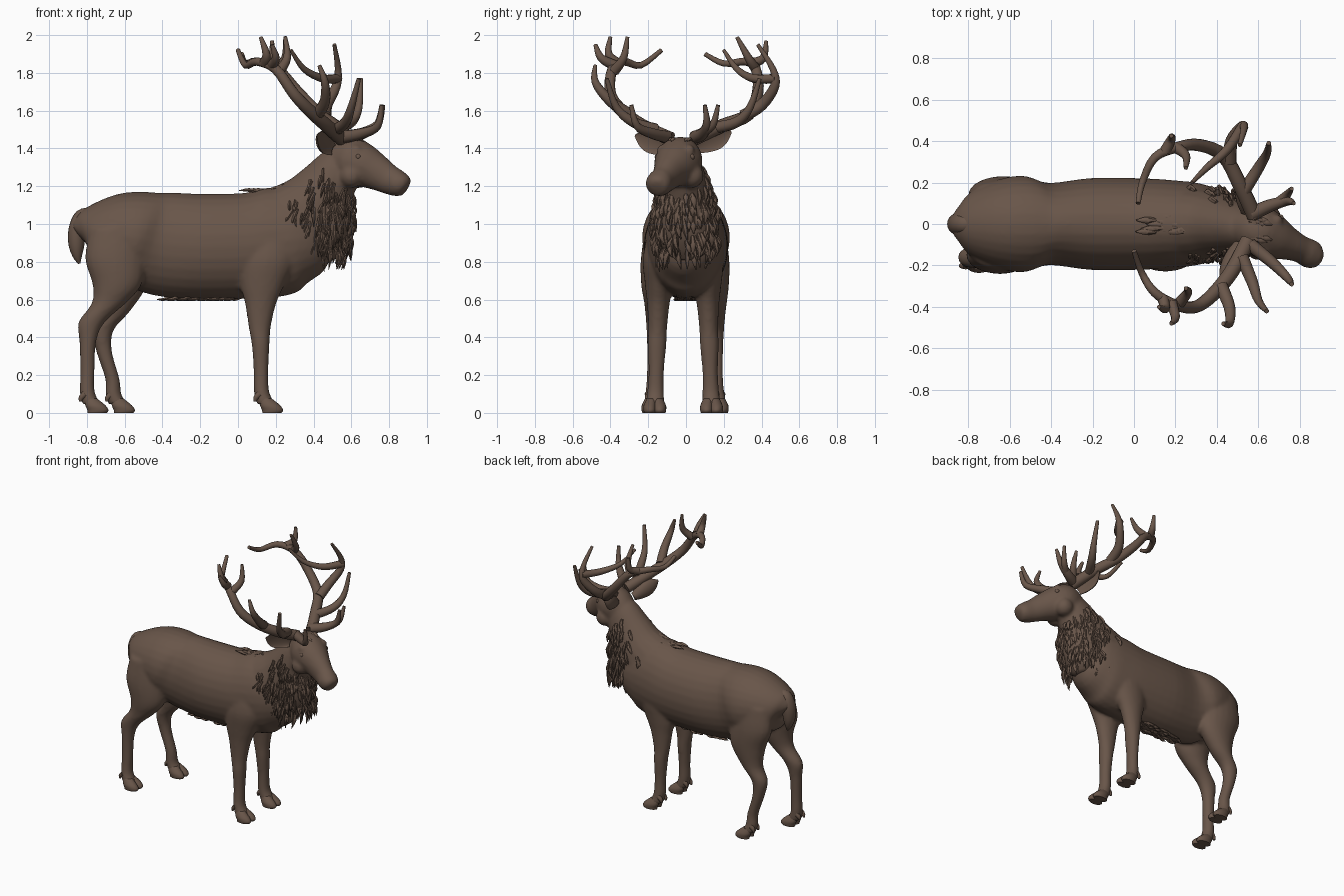
import bpy, bmesh, math, random
from mathutils import Vector

random.seed(4)
if "Cube" in bpy.data.objects:
    bpy.data.objects.remove(bpy.data.objects["Cube"])

# Single colour for the whole figure
brown = bpy.data.materials.new("dark_brown")
brown.use_nodes = True
colour = (0.14, 0.092, 0.067, 1)
brown.diffuse_color = colour
brown.node_tree.nodes["Principled BSDF"].inputs["Base Color"].default_value = colour

DOWN = Vector((0, 0, -1))


def resample(stations, steps=4):
    """Smooth spline through every number of the stations."""
    out, last = [], len(stations) - 1
    for i in range(last):
        quad = list(zip(stations[max(i - 1, 0)], stations[i],
                        stations[i + 1], stations[min(i + 2, last)]))
        for j in range(steps):
            t = j / steps
            out.append([0.5 * (2 * b + (c - a) * t + (2 * a - 5 * b + 4 * c - d) * t * t
                               + (3 * b - a - 3 * c + d) * t ** 3) for a, b, c, d in quad])
    out.append(list(stations[-1]))
    return out


def loft(bm, stations, axis=None, side=(0, 1, 0), cup=False, sides=20, steps=4):
    """Closed elliptical tube; a station is x, y, z, side radius, depth radius."""
    rows = resample(stations, steps)
    points = [Vector(r[:3]) for r in rows]
    side, previous = Vector(side), None
    for i, row in enumerate(rows):
        ahead = axis or points[min(i + 1, len(rows) - 1)] - points[max(i - 1, 0)]
        tangent = ahead.normalized()
        side = (side - tangent * side.dot(tangent)).normalized()
        depth = tangent.cross(side)
        ring = []
        for k in range(sides):
            angle = math.tau * k / sides
            s = math.sin(angle)
            if cup and s > 0:
                s *= -0.45
            ring.append(bm.verts.new(points[i] + side * math.cos(angle) * max(row[3], 0.002)
                                     + depth * s * max(row[4], 0.002)))
        if previous:
            for k in range(sides):
                m = (k + 1) % sides
                bm.faces.new((previous[k], previous[m], ring[m], ring[k]))
        else:
            bm.faces.new(ring[::-1])
        previous = ring
    bm.faces.new(previous)


def tine(bm, r0, r1, *points):
    """Tapering round branch."""
    n = len(points) - 1
    radii = [r0 + (r1 - r0) * (i / n) ** 1.4 for i in range(n + 1)]
    loft(bm, [(*p, r, r) for p, r in zip(points, radii)], sides=12)


def lock(bm, base, out, fall, radius):
    """Pointed tuft of hair that swells, then tapers."""
    mid = base + out + fall * 0.5
    tip = base + out * 0.6 + fall
    loft(bm, [(*base, radius * 0.6, radius * 0.6), (*mid, radius, radius * 0.7),
              (*tip, 0.002, 0.002)], sides=6, steps=3)


def ball(bm, centre, radius):
    made = bmesh.ops.create_uvsphere(bm, u_segments=16, v_segments=10, radius=radius)
    bmesh.ops.translate(bm, verts=made["verts"], vec=centre)


def finish(name, bm):
    bmesh.ops.recalc_face_normals(bm, faces=bm.faces[:])
    mesh = bpy.data.meshes.new(name)
    bm.to_mesh(mesh)
    bm.free()
    mesh.materials.append(brown)
    obj = bpy.data.objects.new(name, mesh)
    bpy.context.collection.objects.link(obj)
    bpy.ops.object.select_all(action='DESELECT')
    obj.select_set(True)
    bpy.context.view_layer.objects.active = obj
    bpy.ops.object.shade_smooth_by_angle(angle=math.radians(50))
    return obj


# Body: torso, neck, head and legs fused into one skin
body = bmesh.new()
torso = [(-.835, .93, .05, .07), (-.82, .94, .11, .11), (-.78, .945, .16, .155),
         (-.65, .94, .215, .22), (-.53, .925, .232, .25), (-.41, .895, .198, .275),
         (-.2, .88, .222, .28), (.05, .885, .22, .28), (.2, .905, .21, .29),
         (.32, .92, .195, .265), (.42, .92, .155, .19), (.48, .93, .07, .08)]
loft(body, [(x, 0, z, w, h) for x, z, w, h in torso], sides=28)
neck = [(.25, 0, .96, .19, .25), (.38, 0, 1.08, .16, .2), (.47, -.01, 1.2, .13, .155),
        (.55, -.02, 1.31, .1, .12), (.6, -.02, 1.36, .06, .07)]
loft(body, neck)
loft(body, [(.48, 0, 1.36, .05, .05), (.52, -.01, 1.35, .09, .1), (.59, -.03, 1.335, .122, .13),
            (.66, -.06, 1.31, .115, .118), (.73, -.09, 1.275, .085, .097),
            (.8, -.12, 1.235, .066, .079), (.85, -.145, 1.215, .07, .07),
            (.885, -.16, 1.207, .056, .053), (.9, -.165, 1.2, .025, .025)])

# Cheeks and brow ridges
for centre in ((.6, -.11, 1.255), (.645, .03, 1.255)):
    ball(body, centre, .065)
for centre in ((.625, -.128, 1.392), (.69, .018, 1.392)):
    ball(body, centre, .028)

# Leg profiles as x, z, side radius, depth radius
fore = [(.17, .98, .06, .11), (.155, .82, .09, .15), (.13, .68, .075, .118), (.12, .58, .06, .083),
        (.115, .45, .05, .058), (.12, .36, .05, .047), (.122, .22, .041, .039),
        (.125, .11, .045, .041), (.15, .045, .05, .05)]
hind_right = [(-.64, .98, .07, .14), (-.65, .82, .09, .16), (-.64, .68, .085, .13),
              (-.685, .58, .065, .09), (-.775, .48, .052, .07), (-.795, .38, .043, .045),
              (-.797, .22, .039, .038), (-.798, .11, .044, .04), (-.775, .045, .05, .05)]
hind_left = [(-.64, .98, .07, .14), (-.64, .82, .09, .16), (-.615, .68, .085, .135),
             (-.65, .54, .065, .08), (-.715, .44, .052, .058), (-.71, .33, .043, .042),
             (-.665, .18, .039, .038), (-.66, .1, .044, .042), (-.635, .045, .05, .05)]
legs = {"right_front": (fore, -.15), "left_front": (fore, .12),
        "right_hind": (hind_right, -.16), "left_hind": (hind_left, .15)}
for name, (profile, y) in legs.items():
    flare = math.copysign(.015, y)
    count = len(profile) - 1
    loft(body, [(x, y - flare * (1 - 2 * i / count), z, w, h)
                for i, (x, z, w, h) in enumerate(profile)], axis=DOWN)

    # Cloven hoof with small dewclaws behind
    hoof = bmesh.new()
    x, y = profile[-1][0], y + flare
    for part in (-.026, .026):
        loft(hoof, [(x - .005, y + part * .7, .075, .024, .035), (x + .02, y + part, .04, .033, .053),
                    (x + .033, y + part, .015, .034, .056), (x + .03, y + part, 0, .03, .051)],
             axis=DOWN)
        tine(hoof, .018, .007, (x - .035, y + part, .1), (x - .055, y + part, .08),
             (x - .06, y + part, .06))
    finish(name + "_hoof", hoof)

skin = finish("body", body)
remesh = skin.modifiers.new("fuse", 'REMESH')
remesh.mode = 'VOXEL'
remesh.voxel_size = .012
remesh.use_smooth_shade = True
blend = skin.modifiers.new("blend", 'SMOOTH')
blend.factor = .5
blend.iterations = 5

# Tail pressed against the rump
tail = bmesh.new()
loft(tail, [(-.77, 0, 1.06, .03, .025), (-.825, 0, 1.04, .045, .04), (-.852, 0, .97, .052, .045),
            (-.855, 0, .89, .045, .042), (-.85, 0, .83, .028, .025), (-.84, 0, .79, .006, .006)])
finish("tail", tail)

# Eyes
for name, centre in {"right_eye": (.636, -.15, 1.355), "left_eye": (.705, .03, 1.355)}.items():
    eye = bmesh.new()
    ball(eye, centre, .016)
    finish(name, eye)

# Ears: cupped shells opening forwards
for name, base, tip in (("right_ear", (.51, -.1, 1.39), (.42, -.27, 1.47)),
                        ("left_ear", (.545, .06, 1.4), (.51, .24, 1.49))):
    ear = bmesh.new()
    base, tip = Vector(base), Vector(tip)
    across = Vector((1, math.copysign(.3, tip.y), -.2)).cross(tip - base)
    shape = [(0, .028, .03), (.25, .048, .04), (.55, .058, .04), (.8, .042, .028), (1, .006, .005)]
    loft(ear, [(*base.lerp(tip, t), w, h) for t, w, h in shape], side=across, cup=True)
    finish(name, ear)

# Antlers: main beam first, then tines from brow to crown
left = bmesh.new()
tine(left, .038, .012, (.58, .04, 1.45), (.51, .19, 1.52), (.43, .33, 1.58), (.315, .38, 1.7),
     (.21, .37, 1.82), (.1, .32, 1.86), (.04, .2, 1.85), (.02, .1, 1.9))
tine(left, .036, .01, (.57, .05, 1.46), (.66, .09, 1.48), (.74, .11, 1.53), (.77, .1, 1.63))
tine(left, .025, .01, (.69, .1, 1.49), (.74, .145, 1.53), (.76, .17, 1.63))
tine(left, .032, .011, (.53, .16, 1.51), (.6, .27, 1.54), (.64, .34, 1.62), (.65, .39, 1.77))
tine(left, .034, .01, (.46, .3, 1.57), (.47, .4, 1.63), (.52, .47, 1.73), (.53, .46, 1.82),
     (.51, .38, 1.95))
tine(left, .026, .009, (.53, .48, 1.77), (.45, .36, 1.77), (.35, .27, 1.82), (.28, .2, 1.92))
tine(left, .028, .01, (.2, .37, 1.82), (.25, .33, 1.88), (.25, .27, 1.99))
tine(left, .028, .01, (.15, .35, 1.85), (.18, .41, 1.88), (.18, .425, 1.97))
finish("left_antler", left)

right = bmesh.new()
tine(right, .038, .012, (.55, -.08, 1.45), (.47, -.23, 1.52), (.38, -.34, 1.6), (.295, -.4, 1.69),
     (.2, -.39, 1.82), (.1, -.33, 1.86), (.04, -.24, 1.84), (0, -.13, 1.92))
tine(right, .033, .011, (.56, -.1, 1.46), (.66, -.18, 1.48), (.74, -.26, 1.52), (.76, -.29, 1.63))
tine(right, .032, .011, (.52, -.16, 1.5), (.57, -.28, 1.54), (.6, -.37, 1.62), (.64, -.42, 1.77))
tine(right, .033, .01, (.42, -.3, 1.58), (.46, -.4, 1.65), (.46, -.48, 1.75), (.43, -.48, 1.84))
tine(right, .028, .01, (.22, -.38, 1.81), (.26, -.33, 1.88), (.25, -.31, 1.99))
tine(right, .028, .01, (.18, -.38, 1.84), (.2, -.45, 1.88), (.18, -.48, 1.95))
tine(right, .028, .01, (.14, -.36, 1.85), (.15, -.41, 1.9), (.12, -.4, 1.99))
finish("right_antler", right)

# Mane: a soft underlay covered with hanging locks
mane = bmesh.new()
underlay = [(.48, -.01, 1.2, .1, .11), (.47, -.01, 1.08, .14, .135), (.45, 0, .95, .15, .145),
            (.45, 0, .86, .12, .1), (.47, 0, .81, .05, .04)]
loft(mane, underlay, axis=DOWN)
rings = [r for r in resample(underlay, 8) if r[2] > .86]
for i in range(200):
    x, y, z, w, h = random.choice(rings)
    angle = random.uniform(-.5, math.pi + .5)
    out = Vector((math.sin(angle), math.cos(angle), 0))
    base = Vector((x + out.x * h, y + out.y * w, z)) - out * .005
    fall = Vector((random.uniform(-.03, .02), random.uniform(-.03, .03), -random.uniform(.07, .13)))
    lock(mane, base, out * random.uniform(.005, .028), fall, random.uniform(.009, .016))

# Locks along both sides of the neck
neck_rings = [r for r in resample(neck, 8) if .31 < r[0] < .52]
for i in range(110):
    x, y, z, w, h = random.choice(neck_rings)
    angle = random.uniform(-.9, .6)
    out = Vector((0, random.choice((-1, 1)) * math.cos(angle), 0))
    base = Vector((x - math.sin(angle) * h * .72, y + out.y * w, z + math.sin(angle) * h * .68))
    fall = Vector((random.uniform(-.05, .02), 0, -random.uniform(.06, .11)))
    lock(mane, base, out * .016 + Vector((0, 0, .005)), fall, random.uniform(.01, .016))
finish("mane", mane)

# Ridge of hair over the withers, belly fringe and forelock
ridge, fringe, forelock = bmesh.new(), bmesh.new(), bmesh.new()
for i in range(24):
    x = random.uniform(.1, .33)
    base = Vector((x, random.uniform(-.04, .04), 1.172 + max(0, x - .2) * .5))
    lock(ridge, base, Vector((0, 0, .008)), Vector((-.1, 0, min(0, .17 - x) * .35)), .016)
for i in range(36):
    base = Vector((random.uniform(-.36, .02), random.uniform(-.05, .05), .612))
    lock(fringe, base, DOWN * .008, Vector((-.07, random.uniform(-.02, .02), -.006)), .013)
for i in range(10):
    base = Vector((random.uniform(.54, .6), random.uniform(-.08, .03), 1.44))
    lock(forelock, base, Vector((.01, 0, .014)), Vector((.07, -.02, -.01)), .014)
finish("withers_ridge", ridge)
finish("belly_fringe", fringe)
finish("forelock", forelock)
